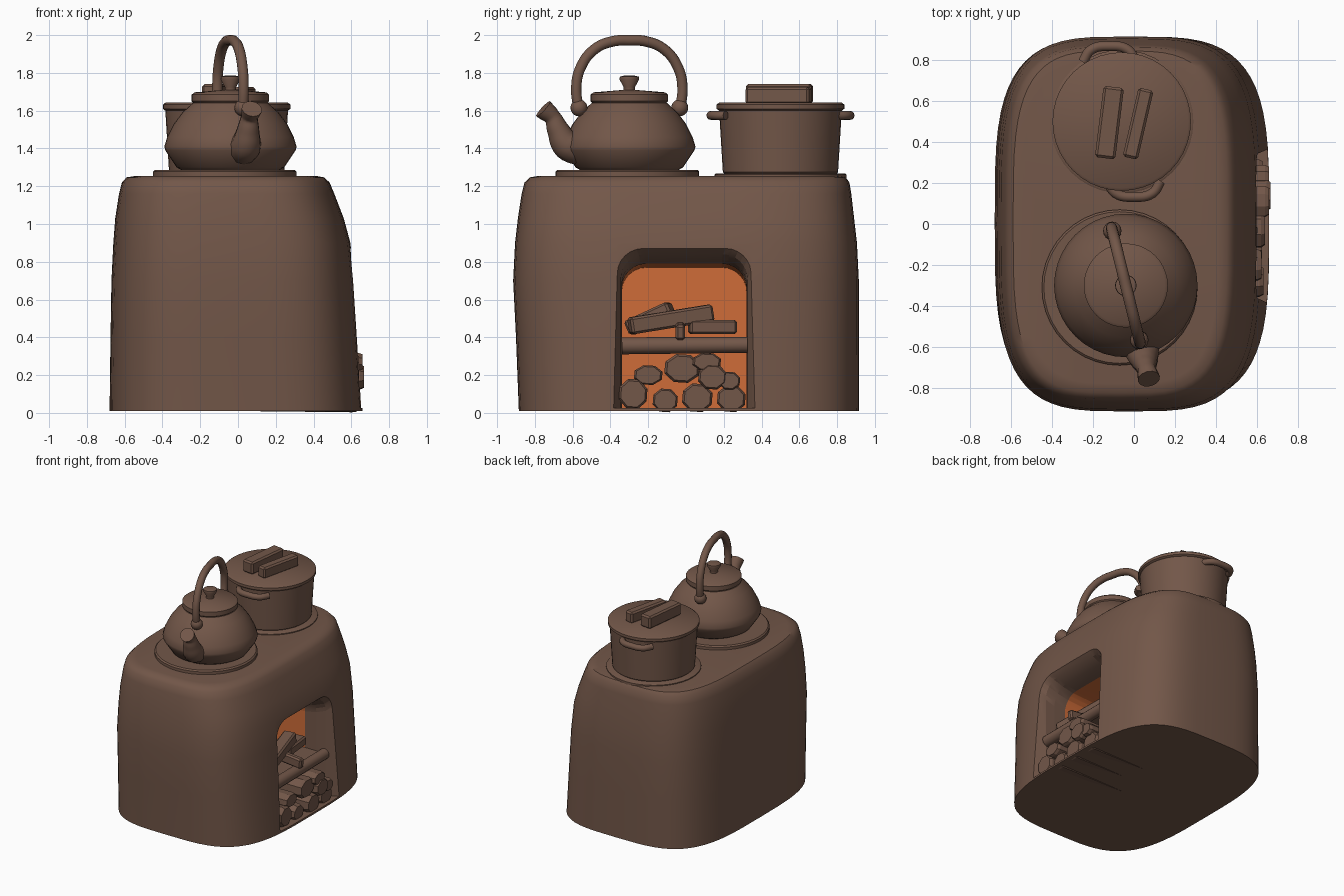
import bpy, bmesh, math, random
from mathutils import Vector

random.seed(4)
if "Cube" in bpy.data.objects:
    bpy.data.objects.remove(bpy.data.objects["Cube"])


def material(name, rgb):
    m = bpy.data.materials.new(name)
    m.use_nodes = True
    m.diffuse_color = (*rgb, 1)
    m.node_tree.nodes["Principled BSDF"].inputs["Base Color"].default_value = (*rgb, 1)
    return m


CLAY = material("clay_brown", (0.17, 0.095, 0.066))
GLOW = material("ember_orange", (0.62, 0.15, 0.04))


def finish(ob, smooth=True, angle=40):
    if not ob.data.materials:
        ob.data.materials.append(CLAY)
    bpy.ops.object.select_all(action="DESELECT")
    ob.select_set(True)
    bpy.context.view_layer.objects.active = ob
    if smooth:
        bpy.ops.object.shade_smooth_by_angle(angle=math.radians(angle))
    return ob


def from_bmesh(name, bm):
    bmesh.ops.recalc_face_normals(bm, faces=bm.faces[:])
    me = bpy.data.meshes.new(name)
    bm.to_mesh(me)
    bm.free()
    ob = bpy.data.objects.new(name, me)
    bpy.context.collection.objects.link(ob)
    return ob


def loft(name, rings):
    """Skin a stack of closed rings and cap both ends."""
    bm = bmesh.new()
    loops = [[bm.verts.new(p) for p in ring] for ring in rings]
    n = len(loops[0])
    for a, b in zip(loops, loops[1:]):
        for i in range(n):
            bm.faces.new((a[i], a[(i + 1) % n], b[(i + 1) % n], b[i]))
    bm.faces.new(loops[0])
    bm.faces.new(loops[-1])
    return from_bmesh(name, bm)


def lathe(name, profile, x, y, sides=40):
    turns = [i * math.tau / sides for i in range(sides)]
    rings = [[(x + r * math.cos(a), y + r * math.sin(a), z) for a in turns] for r, z in profile]
    return finish(loft(name, rings))


def tube(name, points, radii, smooth=True):
    cu = bpy.data.curves.new(name, "CURVE")
    cu.dimensions = "3D"
    cu.bevel_depth = 1
    cu.bevel_resolution = 4
    cu.resolution_u = 6
    cu.use_fill_caps = True
    sp = cu.splines.new("BEZIER")
    sp.bezier_points.add(len(points) - 1)
    for bp, p, r in zip(sp.bezier_points, points, radii):
        bp.co, bp.radius = p, r
        bp.handle_left_type = bp.handle_right_type = "AUTO"
    ob = bpy.data.objects.new(name, cu)
    bpy.context.collection.objects.link(ob)
    bpy.ops.object.select_all(action="DESELECT")
    ob.select_set(True)
    bpy.context.view_layer.objects.active = ob
    bpy.ops.object.convert(target="MESH")
    return finish(bpy.context.object, smooth)


def box(name, loc, size, rot=(0, 0, 0), bevel=0.012):
    bpy.ops.mesh.primitive_cube_add(size=1, location=loc, rotation=rot)
    ob = bpy.context.object
    ob.name, ob.scale = name, size
    bpy.ops.object.transform_apply(location=False, rotation=False)
    mod = ob.modifiers.new("soft_edges", "BEVEL")
    mod.width = bevel
    return finish(ob, False)


# Stove body: rounded plan, leaning sides
def plan(x0, x1, y0, y1, z, n=3.6, count=64):
    ring = []
    for i in range(count):
        c, s = math.cos(i * math.tau / count), math.sin(i * math.tau / count)
        u = math.copysign(abs(c) ** (2 / n), c)
        v = math.copysign(abs(s) ** (2 / n), s)
        ring.append(((x0 + x1 + u * (x1 - x0)) / 2, (y0 + y1 + v * (y1 - y0)) / 2, z))
    return ring


body = loft("stove_body", [plan(*row) for row in (
    (-0.68, 0.66, -0.885, 0.915, 0.01),
    (-0.675, 0.635, -0.90, 0.915, 0.4),
    (-0.67, 0.615, -0.915, 0.915, 0.7),
    (-0.66, 0.595, -0.905, 0.905, 0.9),
    (-0.65, 0.56, -0.89, 0.89, 1.03),
    (-0.63, 0.51, -0.87, 0.875, 1.16),
    (-0.615, 0.485, -0.855, 0.865, 1.22),
    (-0.59, 0.455, -0.825, 0.845, 1.247),
    (-0.54, 0.41, -0.78, 0.80, 1.255))])


# Firebox: flared arch carved into the side, glowing deep inside
def arch(x, half, top, corner=0.13):
    yc, bottom = -0.01, 0.025
    right = [(half, bottom), (half, 0.36)]
    for i in range(7):
        a = i * math.pi / 12
        right.append((half - corner + corner * math.cos(a), top - corner + corner * math.sin(a)))
    return [(x, yc + y, z) for y, z in right] + [(x, yc - y, z) for y, z in reversed(right)]


cutter = loft("firebox_cutter", [arch(*row) for row in (
    (0.75, 0.42, 0.97), (0.62, 0.36, 0.89), (0.56, 0.335, 0.84),
    (0.48, 0.33, 0.81), (0.38, 0.33, 0.79), (0.0, 0.33, 0.77))])
for mesh in (body.data, cutter.data):
    mesh.materials.append(CLAY)
    mesh.materials.append(GLOW)
for f in cutter.data.polygons:
    f.material_index = int(f.center.x < 0.4 and f.center.z > 0.37)
cutter.hide_render = True
finish(body)
cut = body.modifiers.new("firebox", "BOOLEAN")
cut.operation, cut.solver, cut.object = "DIFFERENCE", "EXACT", cutter
bpy.ops.object.modifier_apply(modifier="firebox")
bpy.data.objects.remove(cutter)
finish(body, angle=35)

# Hot plates
lathe("kettle_plate", [(0.38, 1.24), (0.38, 1.277), (0.37, 1.287)], -0.07, -0.31)
lathe("pot_plate", [(0.35, 1.24), (0.35, 1.262), (0.34, 1.268)], -0.06, 0.5)

# Kettle
KX, KY = -0.04, -0.30
lathe("kettle_body", [(0.25, 1.28), (0.285, 1.30), (0.345, 1.39), (0.35, 1.41), (0.335, 1.46),
                      (0.30, 1.53), (0.255, 1.59), (0.20, 1.64)], KX, KY)
lathe("kettle_lid", [(0.19, 1.635), (0.205, 1.65), (0.205, 1.685), (0.19, 1.697), (0.03, 1.71),
                     (0.03, 1.725), (0.052, 1.765), (0.05, 1.78), (0.03, 1.785)], KX, KY)


def along(d, z):
    """Point on the kettle's spout-to-back plane."""
    return Vector((KX + 0.24 * d, KY - 0.97 * d, z))


spout = [(0.25, 1.39, 0.085), (0.34, 1.42, 0.082), (0.39, 1.50, 0.06),
         (0.42, 1.565, 0.045), (0.47, 1.61, 0.055)]
tube("kettle_spout", [along(d, z) for d, z, r in spout], [r for d, z, r in spout])
half = [(0.275, 1.60), (0.29, 1.72), (0.265, 1.83), (0.19, 1.925), (0.09, 1.967)]
bow = half + [(0, 1.972)] + [(-d, z) for d, z in reversed(half)]
tube("kettle_handle", [along(d, z) for d, z in bow], [0.028] * len(bow))
for side in (-1, 1):
    bpy.ops.mesh.primitive_uv_sphere_add(segments=16, ring_count=10, radius=0.045,
                                         location=along(side * 0.275, 1.615))
    bpy.context.object.name = "kettle_handle_mount"
    finish(bpy.context.object)

# Cooking pot with lugs and lid
PX, PY = -0.06, 0.5
lathe("pot_body", [(0.285, 1.255), (0.305, 1.275), (0.325, 1.605)], PX, PY)
lathe("pot_lid", [(0.325, 1.60), (0.338, 1.61), (0.338, 1.632), (0.325, 1.642)], PX, PY)
for side in (-1, 1):
    arc = [(-0.13, 0.29), (-0.09, 0.35), (0, 0.368), (0.09, 0.35), (0.13, 0.29)]
    tube("pot_lug", [(PX + u - side * 0.06, PY + side * v, 1.575) for u, v in arc], [0.024] * 5)
box("lid_bar_wide", (-0.12, 0.495, 1.69), (0.10, 0.35, 0.10), (0, 0, math.radians(-7)))
box("lid_bar_narrow", (0.02, 0.49, 1.68), (0.075, 0.345, 0.09), (0, 0, math.radians(-13)))


# Firewood stack: faceted logs running into the stove
def log(name, y, z, wide, tall, front, length=0.58, sides=8):
    rings = []
    for x, k in ((front - length, 0.9), (front - 0.02, 1), (front, 0.86)):
        ring = []
        for i in range(sides):
            a = (i + 0.4) * math.tau / sides
            ring.append((x, y + k * wide * math.cos(a), z + k * tall * math.sin(a)))
        rings.append(ring)
    finish(loft(name, rings), False)


for y, z, wide, tall in ((-0.28, 0.10, 0.08, 0.085), (-0.11, 0.066, 0.07, 0.066),
                         (0.06, 0.08, 0.085, 0.08), (0.24, 0.075, 0.08, 0.075),
                         (-0.20, 0.20, 0.08, 0.055), (-0.02, 0.235, 0.1, 0.08),
                         (0.14, 0.19, 0.08, 0.07), (0.23, 0.17, 0.06, 0.05),
                         (0.11, 0.27, 0.08, 0.05)):
    log("stacked_log", y, z, wide, tall, random.uniform(0.62, 0.67))

# Fire shelf, cross bar and burning wood
box("fire_shelf", (0.26, -0.01, 0.355), (0.52, 0.655, 0.03), bevel=0.004)
tube("shelf_bar", [(0.55, -0.34, 0.355), (0.55, 0.325, 0.36)], [0.045, 0.042])
box("burning_log_front", (0.42, -0.08, 0.495), (0.10, 0.45, 0.09), (math.radians(9), 0, 0.2))
box("burning_log_back", (0.28, -0.19, 0.50), (0.10, 0.26, 0.08), (math.radians(24), 0, -0.3))
box("burning_log_right", (0.38, 0.14, 0.455), (0.12, 0.25, 0.075), (0, 0, 0.1))
box("burning_stick", (0.45, -0.03, 0.44), (0.3, 0.05, 0.08), (0, 0.1, 0))
